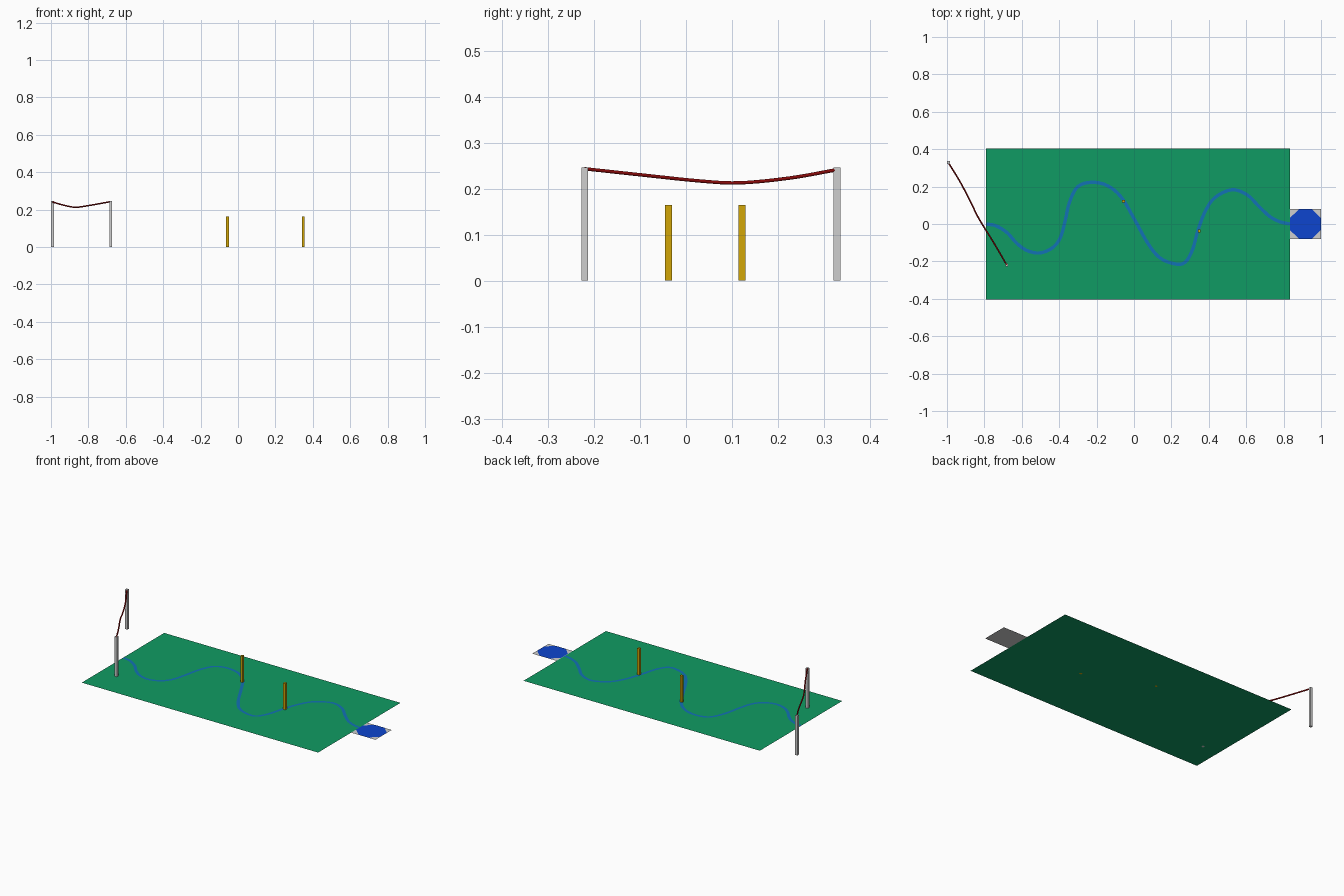
import bpy, bmesh, math
from mathutils import Vector

if "Cube" in bpy.data.objects:
    bpy.data.objects.remove(bpy.data.objects["Cube"])


def material(name, rgb):
    m = bpy.data.materials.new(name)
    m.diffuse_color = (*rgb, 1)
    m.use_nodes = True
    m.node_tree.nodes["Principled BSDF"].inputs["Base Color"].default_value = m.diffuse_color
    return m


GREEN = material("grass green", (0.005, 0.33, 0.125))
STREAM = material("stream blue", (0.006, 0.17, 0.46))
BLUE = material("pool blue", (0.004, 0.06, 0.62))
GREY = material("light grey", (0.62, 0.62, 0.62))
GOLD = material("gold", (0.65, 0.38, 0.002))
RED = material("rope red", (0.33, 0.004, 0.004))


def add_mesh(name, verts, faces, mat):
    me = bpy.data.meshes.new(name)
    me.from_pydata(verts, [], faces)
    me.materials.append(mat)
    ob = bpy.data.objects.new(name, me)
    bpy.context.collection.objects.link(ob)
    return ob


def plate(name, points, z, mat):
    """Single flat face through counter-clockwise xy points."""
    return add_mesh(name, [(x, y, z) for x, y in points], [range(len(points))], mat)


def rect(x0, x1, y0, y1):
    return [(x0, y0), (x1, y0), (x1, y1), (x0, y1)]


def post(name, x, y, height, mat, width=0.015):
    bpy.ops.mesh.primitive_cube_add(size=1, location=(x, y, height / 2))
    ob = bpy.context.object
    ob.name = name
    ob.scale = (width, width, height)
    ob.data.materials.append(mat)


def smooth_path(points, steps):
    """Catmull-Rom samples through the points."""
    p = [Vector(q) for q in points]
    p = [2 * p[0] - p[1]] + p + [2 * p[-1] - p[-2]]
    out = []
    for a, b, c, d in zip(p, p[1:], p[2:], p[3:]):
        for i in range(steps):
            t = i / steps
            out.append(0.5 * (2 * b + (c - a) * t + (2 * a - 5 * b + 4 * c - d) * t * t
                              + (3 * b - a - 3 * c + d) * t ** 3))
    return out + [p[-2]]


# flat ground
plate("ground", rect(-0.79, 0.833, -0.404, 0.404), 0, GREEN)

# pool pad with octagonal pool
plate("pool_pad", rect(0.833, 1.0, -0.08, 0.08), 0, GREY)
R = 0.0825 / math.cos(math.pi / 8)
plate("pool", [(0.9165 + R * math.cos((i + 0.5) * math.pi / 4),
                0.96 * R * math.sin((i + 0.5) * math.pi / 4)) for i in range(8)], 0.001, BLUE)

# winding stream ribbon
course = [(-0.79, 0), (-0.737, -0.01), (-0.678, -0.047), (-0.63, -0.1), (-0.576, -0.14),
          (-0.506, -0.155), (-0.437, -0.128), (-0.394, -0.073), (-0.367, 0.022),
          (-0.346, 0.113), (-0.303, 0.198), (-0.228, 0.223), (-0.142, 0.205),
          (-0.067, 0.142), (0.003, 0.024), (0.072, -0.1), (0.137, -0.18), (0.217, -0.213),
          (0.273, -0.205), (0.313, -0.137), (0.34, -0.04), (0.378, 0.062),
          (0.431, 0.14), (0.522, 0.183), (0.603, 0.157), (0.667, 0.095),
          (0.726, 0.04), (0.78, 0.012), (0.833, 0)]
line = smooth_path([(x, y, 0.0008) for x, y in course], 4)
verts, faces = [], []
for i, p in enumerate(line):
    t = (line[min(i + 1, len(line) - 1)] - line[max(i - 1, 0)]).normalized()
    side = Vector((-t.y, t.x, 0)) * 0.009
    verts += [p + side, p - side]
    if i:
        k = 2 * i
        faces.append((k - 2, k - 1, k + 1, k))
add_mesh("stream", verts, faces, STREAM)

# tall rope posts and short marker posts
post("rope_post_back", -0.9925, 0.328, 0.246, GREY)
post("rope_post_front", -0.68, -0.22, 0.246, GREY)
post("marker_post_left", -0.056, 0.122, 0.164, GOLD)
post("marker_post_right", 0.349, -0.038, 0.164, GOLD)

# sagging rope swept as a round tube
rope_line = smooth_path([(-0.9925, 0.328, 0.241), (-0.93, 0.226, 0.223),
                         (-0.873, 0.117, 0.2125), (-0.83, 0.03, 0.2165),
                         (-0.75, -0.1, 0.23), (-0.68, -0.22, 0.243)], 6)
cu = bpy.data.curves.new("rope", "CURVE")
cu.dimensions = "3D"
cu.bevel_depth = 0.0042
cu.bevel_resolution = 1
cu.use_fill_caps = True
sp = cu.splines.new("POLY")
sp.points.add(len(rope_line) - 1)
for pt, co in zip(sp.points, rope_line):
    pt.co = (*co, 1)
cu.materials.append(RED)
rope = bpy.data.objects.new("rope", cu)
bpy.context.collection.objects.link(rope)
